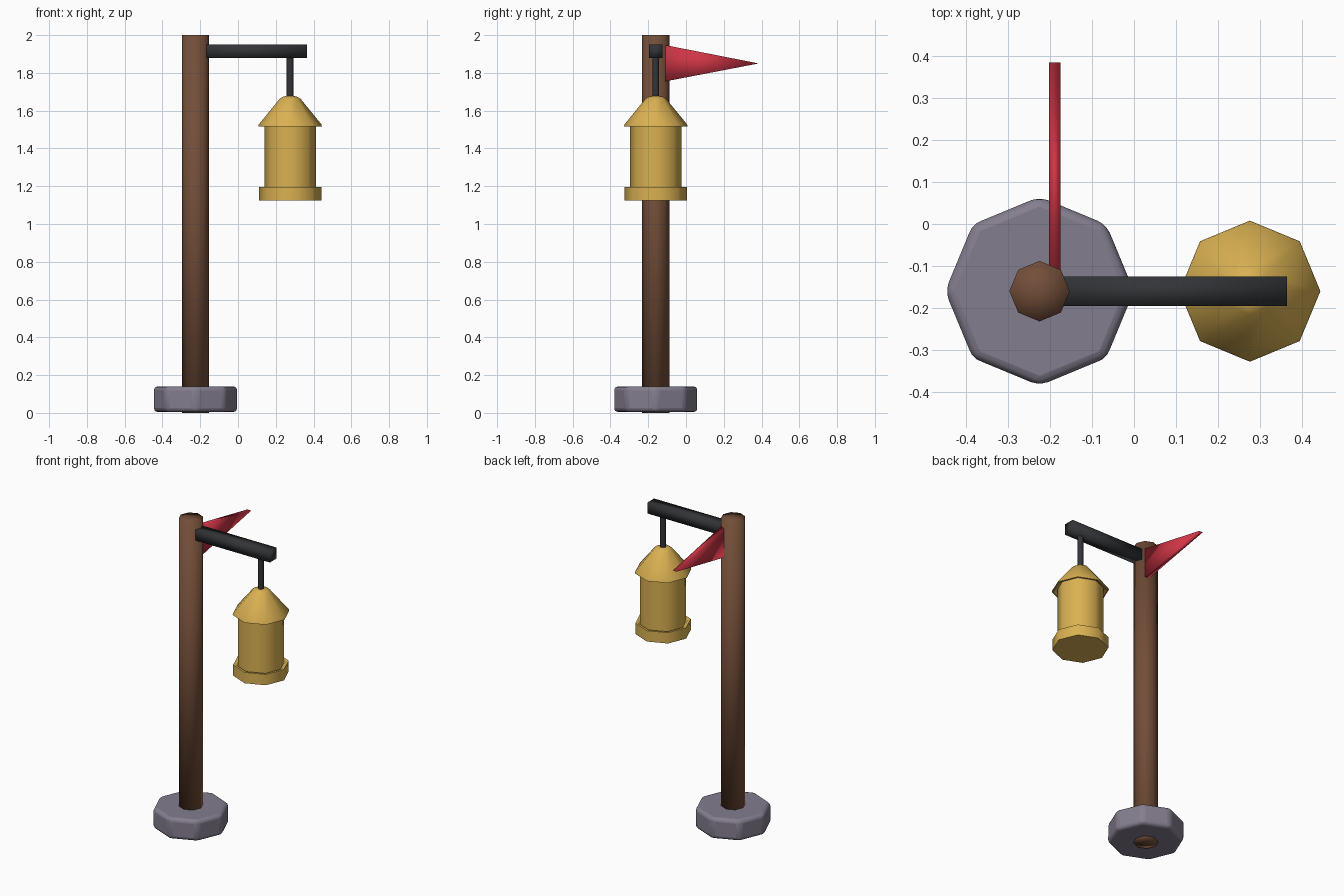
import bpy
import bmesh
import math

cube = bpy.data.objects.get("Cube")
if cube:
    bpy.data.objects.remove(cube, do_unlink=True)

POST_X, LAMP_X, MID_Y = -0.225, 0.276, -0.16


def material(name, color):
    mat = bpy.data.materials.new(name)
    mat.use_nodes = True
    mat.diffuse_color = (*color, 1)
    mat.node_tree.nodes["Principled BSDF"].inputs["Base Color"].default_value = (*color, 1)
    return mat


WOOD = material("brown wood", (0.17, 0.075, 0.04))
STONE = material("grey stone", (0.23, 0.205, 0.27))
IRON = material("black iron", (0.032, 0.034, 0.038))
BRASS = material("yellow brass", (0.70, 0.44, 0.085))
CLOTH = material("red cloth", (0.62, 0.035, 0.06))


def finish(name, bm, mat, bevel=0.0, smooth_angle=None):
    """Turn the bmesh into a shaded object, optionally with rounded edges."""
    bmesh.ops.recalc_face_normals(bm, faces=bm.faces)
    mesh = bpy.data.meshes.new(name)
    bm.to_mesh(mesh)
    bm.free()
    obj = bpy.data.objects.new(name, mesh)
    bpy.context.collection.objects.link(obj)
    mesh.materials.append(mat)
    if bevel:
        mod = obj.modifiers.new("rounded edges", "BEVEL")
        mod.width, mod.segments = bevel, 3
    bpy.ops.object.select_all(action="DESELECT")
    obj.select_set(True)
    bpy.context.view_layer.objects.active = obj
    if smooth_angle is None:
        bpy.ops.object.shade_smooth()
    else:
        bpy.ops.object.shade_smooth_by_angle(angle=math.radians(smooth_angle))
    return obj


def turned(name, x, profile, mat, sides=8, bevel=0.0, smooth_angle=None):
    """Stack rings of (radius, height) with corners on the axes; fan the ends."""
    bm = bmesh.new()
    rings = []
    for radius, z in profile:
        angles = [math.tau * i / sides for i in range(sides)]
        rings.append([bm.verts.new((x + radius * math.cos(a),
                                    MID_Y + radius * math.sin(a), z)) for a in angles])
    for low, high in zip(rings, rings[1:]):
        for i in range(sides):
            j = (i + 1) % sides
            bm.faces.new((low[i], low[j], high[j], high[i]))
    caps = [bm.faces.new(rings[0]), bm.faces.new(rings[-1])]
    if not bevel:
        bmesh.ops.poke(bm, faces=caps)
    return finish(name, bm, mat, bevel, smooth_angle)


# Stone foot and wooden post
turned("stone_base", POST_X, [(0.225, 0.005), (0.225, 0.14)], STONE,
       bevel=0.022, smooth_angle=40)
turned("post", POST_X, [(0.072, 0), (0.072, 2)], WOOD)

# Square arm
bm = bmesh.new()
bmesh.ops.create_cube(bm, size=1)
bmesh.ops.scale(bm, vec=(0.565, 0.07, 0.07), verts=bm.verts)
bmesh.ops.translate(bm, vec=(0.082, MID_Y, 1.915), verts=bm.verts)
finish("arm", bm, IRON)

# Hanging lantern
turned("hanger", LAMP_X, [(0.018, 1.66), (0.018, 1.89)], IRON, smooth_angle=60)
turned("lantern_roof", LAMP_X,
       [(0.13, 1.535), (0.16, 1.515), (0.168, 1.517), (0.166, 1.527),
        (0.055, 1.663), (0.04, 1.673), (0.022, 1.677)], BRASS, smooth_angle=50)
turned("lantern_body", LAMP_X, [(0.136, 1.17), (0.136, 1.54)], BRASS, smooth_angle=50)
turned("lantern_plate", LAMP_X,
       [(0.165, 1.125), (0.165, 1.195), (0.15, 1.195), (0.134, 1.18)],
       BRASS, smooth_angle=50)

# Triangular pennant with thickness
bm = bmesh.new()
sides = [[bm.verts.new((x, y, z)) for y, z in ((-0.11, 1.755), (-0.11, 1.947), (0.385, 1.85))]
         for x in (-0.203, -0.175)]
for corners in sides:
    bm.faces.new(corners)
for i in range(3):
    j = (i + 1) % 3
    bm.faces.new((sides[0][i], sides[0][j], sides[1][j], sides[1][i]))
finish("pennant", bm, CLOTH)
